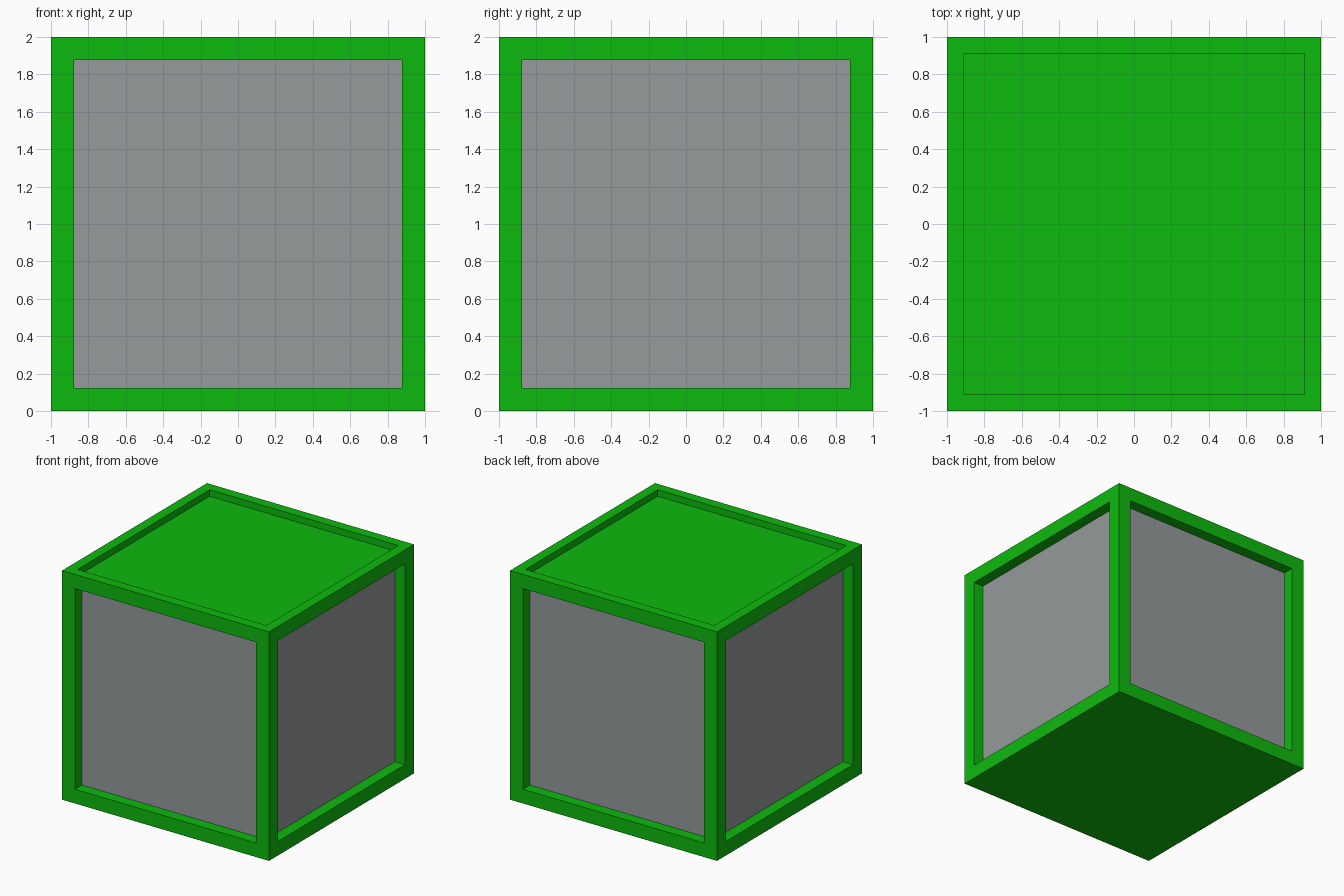
import bpy, bmesh
from mathutils import Matrix

if "Cube" in bpy.data.objects:
    bpy.data.objects.remove(bpy.data.objects["Cube"])


def make_material(name, color):
    m = bpy.data.materials.new(name)
    m.diffuse_color = (*color, 1.0)
    m.use_nodes = True
    m.node_tree.nodes["Principled BSDF"].inputs["Base Color"].default_value = m.diffuse_color
    return m


green = make_material("green frame", (0.004, 0.49, 0.004))
grey = make_material("grey panel", (0.305, 0.325, 0.325))


def recess(bm, face, border, depth, mat):
    # Inset a border, then sink the middle straight in
    normal = face.normal.copy()
    bmesh.ops.inset_individual(bm, faces=[face], thickness=border, depth=0)
    floor = bmesh.ops.extrude_discrete_faces(bm, faces=[face])["faces"][0]
    bmesh.ops.translate(bm, verts=floor.verts[:], vec=-normal * depth)
    floor.material_index = mat


# Crate body: four grey side panels, a shallow green lid panel, flat base
bm = bmesh.new()
bmesh.ops.create_cube(bm, size=2, matrix=Matrix.Translation((0, 0, 1)))
bm.normal_update()
for f in list(bm.faces):
    if abs(f.normal.z) < 0.5:
        recess(bm, f, 0.175, 0.097, 1)
    elif f.normal.z > 0.5:
        recess(bm, f, 0.125, 0.057, 0)
bmesh.ops.recalc_face_normals(bm, faces=bm.faces[:])

mesh = bpy.data.meshes.new("crate")
bm.to_mesh(mesh)
bm.free()
mesh.materials.append(green)
mesh.materials.append(grey)
crate = bpy.data.objects.new("crate", mesh)
bpy.context.collection.objects.link(crate)
